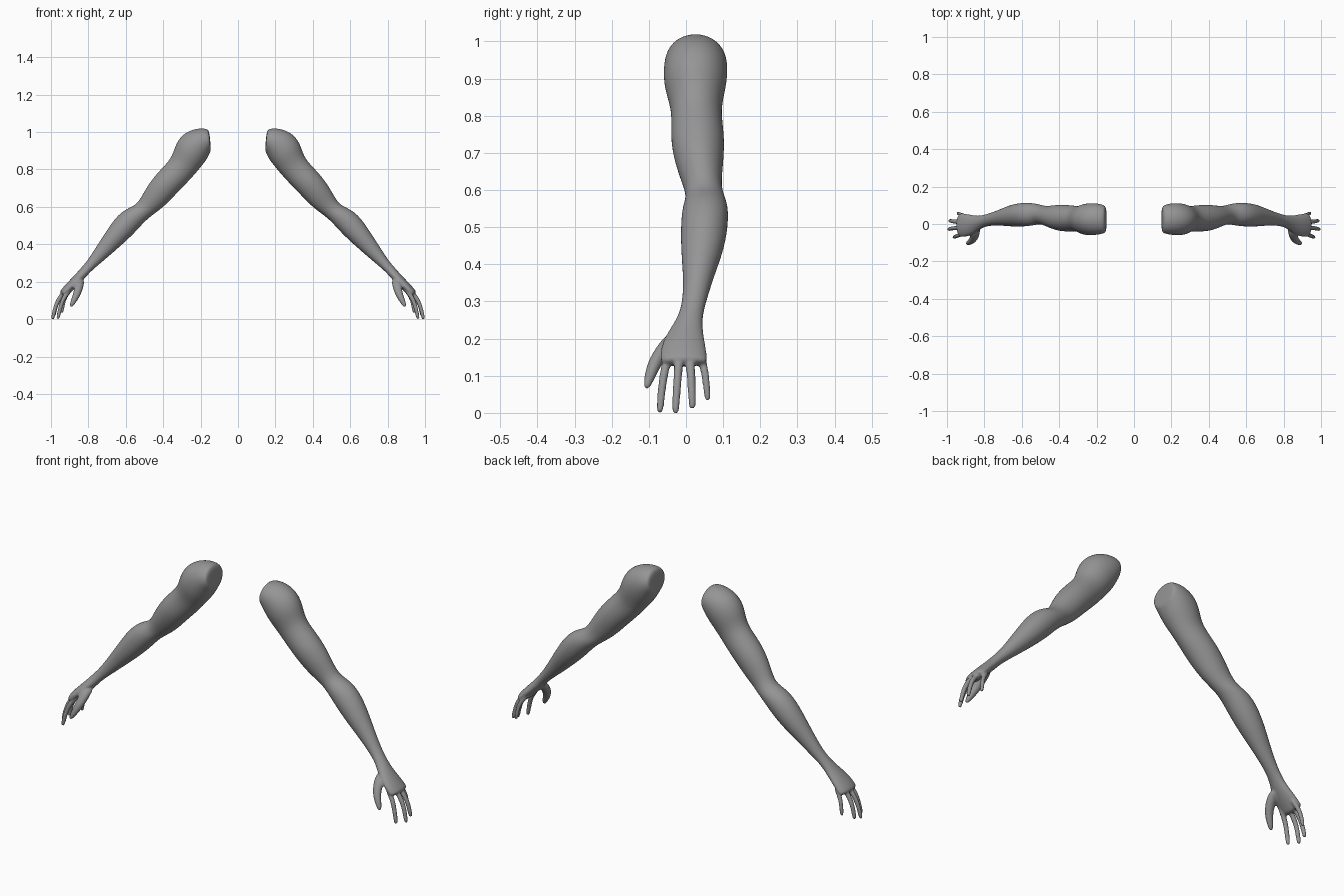
import bpy
import math
from mathutils import Vector

cube = bpy.data.objects.get("Cube")
if cube:
    bpy.data.objects.remove(cube, do_unlink=True)

skin = bpy.data.materials.new("plain grey")
skin.use_nodes = True
GREY = (0.3, 0.3, 0.3, 1)
skin.diffuse_color = GREY
bsdf = skin.node_tree.nodes["Principled BSDF"]
bsdf.inputs["Base Color"].default_value = GREY
bsdf.inputs["Roughness"].default_value = 0.7

SIDES = 20

# Arm sections: inner x, inner z, outer x, outer z, front y, back y
ARM = [
    (.145, .905, .152, 1.01, -.045, .092),
    (.147, .895, .17, 1.02, -.05, .1),
    (.153, .88, .22, 1.022, -.057, .11),
    (.168, .85, .288, .998, -.062, .114),
    (.192, .82, .333, .943, -.06, .109),
    (.225, .78, .352, .868, -.041, .095),
    (.27, .73, .395, .82, -.04, .1),
    (.32, .68, .442, .77, -.042, .105),
    (.38, .615, .487, .71, -.026, .1),
    (.43, .575, .521, .645, -.006, .095),
    (.465, .55, .55, .607, 0, .105),
    (.5, .52, .61, .585, -.011, .115),
    (.55, .463, .662, .535, -.015, .114),
    (.61, .406, .708, .465, -.014, .101),
    (.68, .345, .753, .395, -.008, .076),
    (.75, .286, .802, .317, -.009, .055),
    (.795, .247, .845, .267, -.022, .044),
    (.828, .207, .882, .226, -.05, .046),
    (.866, .169, .917, .191, -.068, .054),
    (.902, .133, .947, .157, -.071, .058),
    (.918, .118, .955, .142, -.066, .056),
]

# Digits: centre points from the root to the tip, and the root and tip radii
DIGITS = {
    "thumb": ([(.85, -.015, .22), (.85, -.055, .178), (.86, -.084, .135),
               (.88, -.098, .095), (.891, -.104, .073)], .031, .01),
    "index": ([(.89, -.045, .165), (.934, -.058, .115),
               (.951, -.066, .06), (.962, -.07, .008)], .013, .01),
    "middle": ([(.91, -.018, .165), (.956, -.021, .115),
                (.979, -.025, .06), (.99, -.028, .006)], .013, .01),
    "ring": ([(.91, .01, .165), (.954, .013, .115),
              (.974, .015, .07), (.985, .017, .018)], .013, .01),
    "little": ([(.89, .038, .165), (.925, .049, .12),
                (.935, .055, .08), (.941, .058, .04)], .012, .009),
}


def ellipse(centre, across, depth):
    """Ring of points spanned by an across vector and the y axis."""
    steps = [math.tau * i / SIDES for i in range(SIDES)]
    return [centre + across * math.cos(a) + Vector((0, depth * math.sin(a), 0))
            for a in steps]


def arm_rings():
    rings = []
    for ix, iz, ox, oz, front, back in ARM:
        centre = Vector(((ix + ox) / 2, (front + back) / 2, (iz + oz) / 2))
        across = Vector(((ox - ix) / 2, 0, (oz - iz) / 2))
        rings.append(ellipse(centre, across, (back - front) / 2))
    return rings


def digit_rings(path, root, tip):
    pts = [Vector(p) for p in path]
    end = (pts[-1] - pts[-2]).normalized()
    rings = []
    for i, p in enumerate(pts):
        t = i / (len(pts) - 1)
        radius = root + (tip - root) * t
        along = pts[min(i + 1, len(pts) - 1)] - pts[max(i - 1, 0)]
        across = Vector((-along.z, 0, along.x)).normalized()
        rings.append(ellipse(p, across * radius, radius))
    # rounded tip
    rings.append(ellipse(pts[-1] + end * tip * .85, across * tip * .6, tip * .6))
    return rings


def add_loft(verts, faces, rings, side):
    """Skin a list of rings and close both ends."""
    base = len(verts)
    for ring in rings:
        verts += [(p.x * side, p.y, p.z) for p in ring]
    new = []
    for r in range(len(rings) - 1):
        a, b = base + r * SIDES, base + (r + 1) * SIDES
        for i in range(SIDES):
            j = (i + 1) % SIDES
            new.append((a + i, a + j, b + j, b + i))
    last = base + (len(rings) - 1) * SIDES
    new.append(tuple(reversed(range(base, base + SIDES))))
    new.append(tuple(range(last, last + SIDES)))
    # rings turn the opposite way on the mirrored side
    faces += new if side < 0 else [tuple(reversed(f)) for f in new]


def build_arm(name, side):
    verts, faces = [], []
    add_loft(verts, faces, arm_rings(), side)
    for path, root, tip in DIGITS.values():
        add_loft(verts, faces, digit_rings(path, root, tip), side)
    mesh = bpy.data.meshes.new(name)
    mesh.from_pydata(verts, [], faces)
    mesh.materials.append(skin)
    mesh.polygons.foreach_set("use_smooth", [True] * len(mesh.polygons))
    arm = bpy.data.objects.new(name, mesh)
    bpy.context.collection.objects.link(arm)

    # round the lofts, fuse the digits to the palm, then soften the joins
    subsurf = arm.modifiers.new("round", "SUBSURF")
    subsurf.levels = subsurf.render_levels = 2
    fuse = arm.modifiers.new("fuse", "REMESH")
    fuse.mode = "VOXEL"
    fuse.voxel_size = .005
    fuse.use_smooth_shade = True
    soften = arm.modifiers.new("soften", "SMOOTH")
    soften.factor = .5
    soften.iterations = 4


build_arm("left_arm", 1)
build_arm("right_arm", -1)
